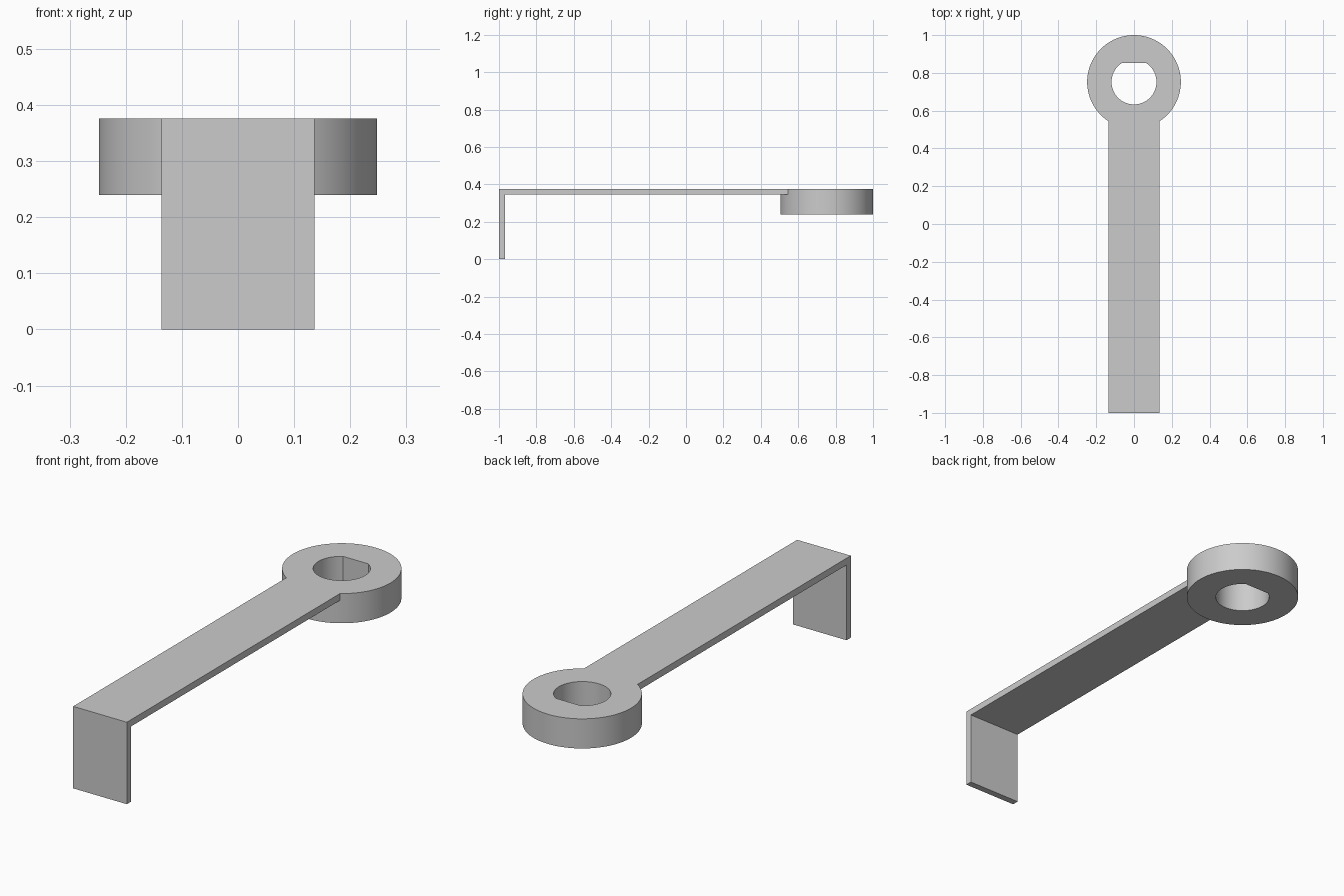
import bpy, bmesh, math
from mathutils import Matrix, Vector

cube = bpy.data.objects.get("Cube")
if cube:
    bpy.data.objects.remove(cube, do_unlink=True)

# Single flat colour
grey = bpy.data.materials.new("light grey")
grey.use_nodes = True
colour = (0.6, 0.6, 0.6, 1)
grey.diffuse_color = colour
grey.node_tree.nodes["Principled BSDF"].inputs["Base Color"].default_value = colour

# Main dimensions
TOP, RING_BOTTOM, THICK = 0.376, 0.24, 0.031
HALF_WIDTH = 0.136
RING_Y, RING_R, HOLE_R, FLAT = 0.752, 0.248, 0.119, 0.1


def extrude(name, points, offset):
    """Close a 3D outline into a face and extrude it into a solid."""
    bm = bmesh.new()
    face = bm.faces.new([bm.verts.new(p) for p in points])
    new = bmesh.ops.extrude_face_region(bm, geom=[face])["geom"]
    moved = [v for v in new if isinstance(v, bmesh.types.BMVert)]
    bmesh.ops.translate(bm, verts=moved, vec=offset)
    bmesh.ops.recalc_face_normals(bm, faces=bm.faces)
    mesh = bpy.data.meshes.new(name)
    bm.to_mesh(mesh)
    bm.free()
    mesh.materials.append(grey)
    obj = bpy.data.objects.new(name, mesh)
    bpy.context.collection.objects.link(obj)
    return obj


def arc(radius, start, end, count, z):
    """Points along an arc about the ring axis."""
    angles = [start + (end - start) * i / count for i in range(count + 1)]
    return [(radius * math.cos(a), RING_Y + radius * math.sin(a), z) for a in angles]


def combine(target, other, operation):
    mod = target.modifiers.new(operation.title(), "BOOLEAN")
    mod.operation, mod.solver, mod.object = operation, "EXACT", other
    bpy.ops.object.select_all(action="DESELECT")
    bpy.context.view_layer.objects.active = target
    target.select_set(True)
    bpy.ops.object.modifier_apply(modifier=mod.name)
    bpy.data.objects.remove(other, do_unlink=True)


# Bent strip: long arm with a downturned front leg
profile = [(-1, 0), (-1, TOP), (0.56, TOP), (0.56, TOP - THICK),
           (-1 + THICK, TOP - THICK), (-1 + THICK, 0)]
strip = extrude("bent_strip", [(-HALF_WIDTH, y, z) for y, z in profile],
                (2 * HALF_WIDTH, 0, 0))

# Thick round boss at the far end of the arm
boss = extrude("arm_with_ring", arc(RING_R, 0, math.tau, 96, RING_BOTTOM)[:-1],
               (0, 0, TOP - RING_BOTTOM))
combine(boss, strip, "UNION")

# D-shaped shaft hole, flat towards the back
flat_angle = math.asin(FLAT / HOLE_R)
hole = extrude("shaft_hole_cutter",
               arc(HOLE_R, math.pi - flat_angle, math.tau + flat_angle, 56, RING_BOTTOM - 0.1),
               (0, 0, TOP))
hole.hide_render = True
combine(boss, hole, "DIFFERENCE")

bpy.ops.object.shade_smooth_by_angle(angle=math.radians(30))
